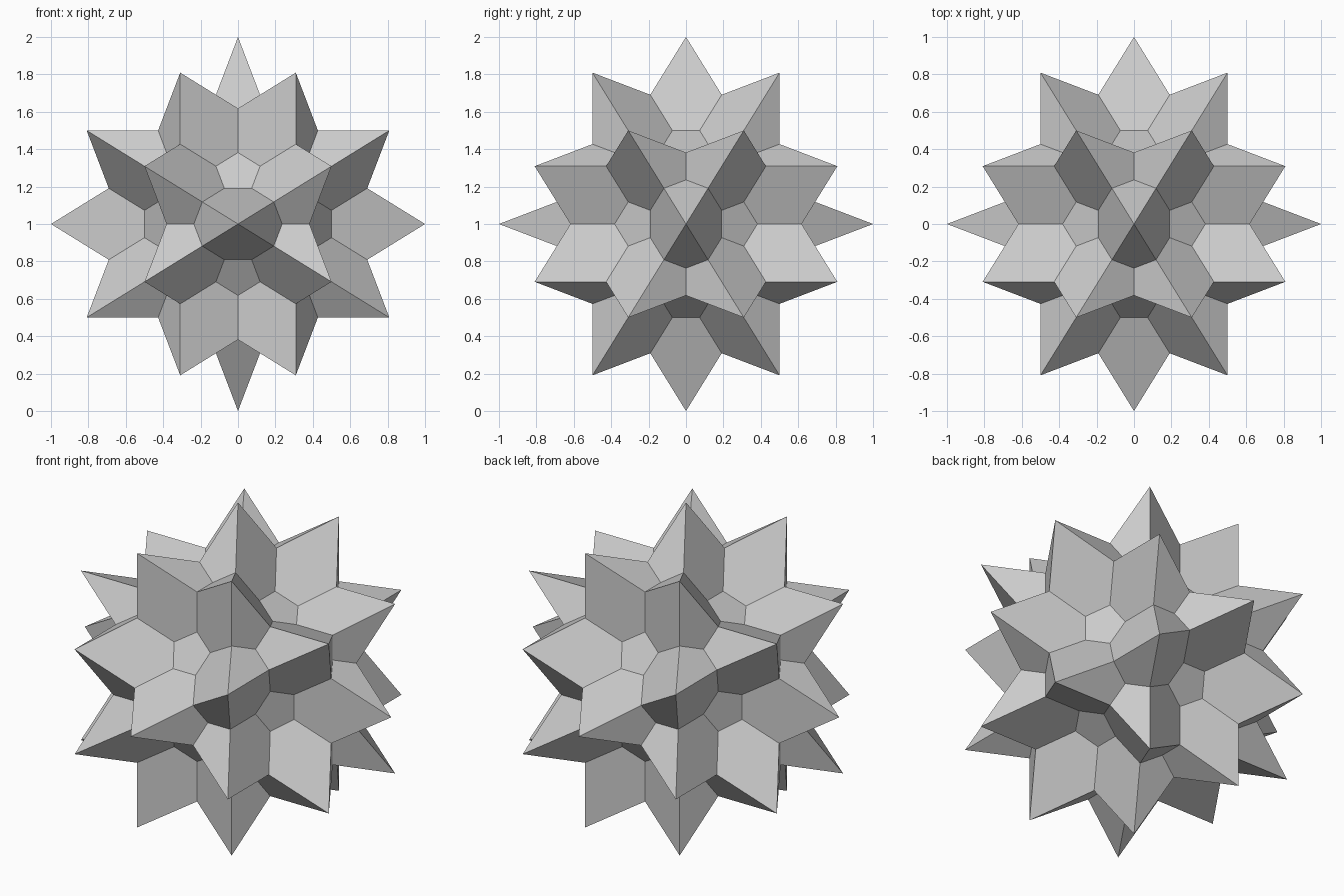
import bpy, bmesh, math
from itertools import product
from mathutils import Vector
from mathutils.bvhtree import BVHTree

if "Cube" in bpy.data.objects:
    bpy.data.objects.remove(bpy.data.objects["Cube"])

P = (1 + 5 ** 0.5) / 2


def spread(a, b, c):
    """All sign changes and cyclic shifts of a point."""
    found = []
    for s in product((1, -1), repeat=3):
        for t in ((a, b, c), (b, c, a), (c, a, b)):
            v = Vector([x * k for x, k in zip(t, s)])
            if all((v - w).length > 1e-4 for w in found):
                found.append(v)
    return found


# 30 spike tips, and the five-fold and three-fold axes
tips = spread(1, 0, 0) + spread(P / 2, 1 / (2 * P), 0.5)
five = [v.normalized() for v in spread(1, 0, P)]
three = [v.normalized() for v in spread(P * P, 0, 1) + spread(1, 1, 1)]
D5 = five[0].z if five[0].z > 0 else -five[0].z
D5 = 1 / math.sqrt(1 + P * P)                # star plane distance
D3 = 1 / math.sqrt(1 + P ** 4)               # triangle plane distance


def ring(axis, dist):
    """Tips lying in one plane, ordered around its axis."""
    pts = [t for t in tips if abs(t.dot(axis) - dist) < 1e-3]
    u = (pts[0] - axis * dist).normalized()
    w = axis.cross(u)
    return sorted(pts, key=lambda p: math.atan2(p.dot(w), p.dot(u)))


bm = bmesh.new()


def add(pts):
    bm.faces.new([bm.verts.new(p) for p in pts])


# Interpenetrating flat stars and triangles
for a in five:
    r, c = ring(a, D5), a * D5
    inner = [c - (r[(i + 3) % 5] - c) / P ** 2 for i in range(5)]
    add(inner)
    for i in range(5):
        add([r[i], inner[i], inner[i - 1]])
for a in three:
    add(ring(a, D3))
bmesh.ops.remove_doubles(bm, verts=bm.verts[:], dist=1e-4)
tree = BVHTree.FromBMesh(bm)

# Split every face along every plane, then keep only the outermost pieces
for axes, d in ((five, D5), (three, D3)):
    for a in axes:
        bmesh.ops.bisect_plane(bm, geom=bm.verts[:] + bm.edges[:] + bm.faces[:],
                               dist=1e-5, plane_co=a * d, plane_no=a)
hidden = []
for f in bm.faces:
    c = f.calc_center_median()
    if tree.ray_cast(c * 1.0005, c.normalized())[0] is not None:
        hidden.append(f)
bmesh.ops.delete(bm, geom=hidden, context='FACES')
bmesh.ops.remove_doubles(bm, verts=bm.verts[:], dist=1e-4)
bmesh.ops.dissolve_limit(bm, angle_limit=math.radians(1),
                         verts=bm.verts[:], edges=bm.edges[:])
bmesh.ops.recalc_face_normals(bm, faces=bm.faces[:])

# Rest the lowest spike on the ground
bmesh.ops.translate(bm, vec=(0, 0, 1), verts=bm.verts[:])
mesh = bpy.data.meshes.new("spiked_star_solid")
bm.to_mesh(mesh)
bm.free()
bpy.context.collection.objects.link(bpy.data.objects.new("spiked_star_solid", mesh))
